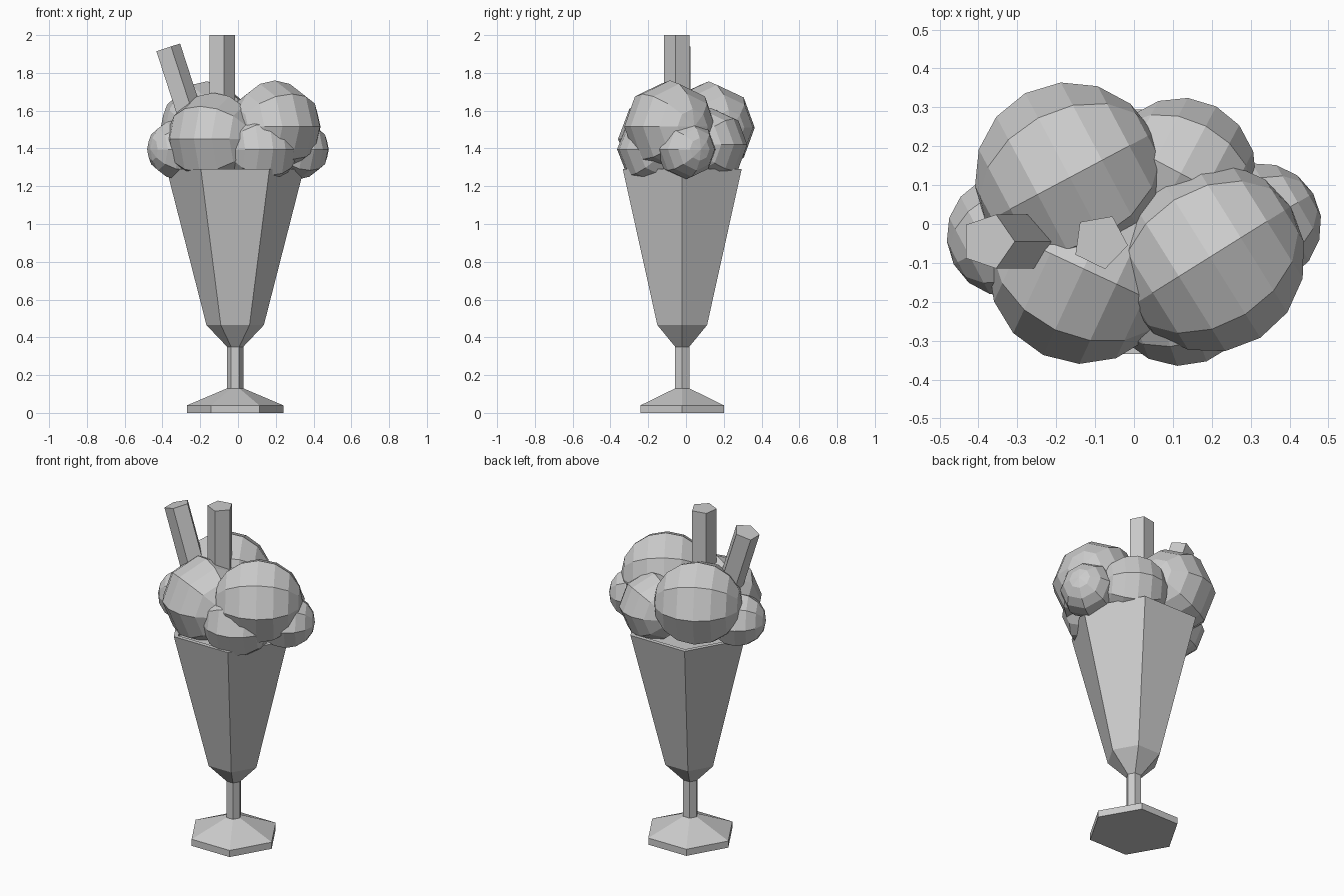
import bpy, bmesh
from math import cos, sin, pi, radians
from mathutils import Matrix, Vector

if "Cube" in bpy.data.objects:
    bpy.data.objects.remove(bpy.data.objects["Cube"])


def finish(name, bm, matrix=Matrix()):
    bmesh.ops.transform(bm, matrix=matrix, verts=bm.verts)
    bmesh.ops.recalc_face_normals(bm, faces=bm.faces)
    mesh = bpy.data.meshes.new(name)
    bm.to_mesh(mesh)
    bm.free()
    ob = bpy.data.objects.new(name, mesh)
    bpy.context.collection.objects.link(ob)
    return ob


def lathe(name, profile, sides, matrix):
    """Stack polygon rings of (radius, height), capped at both ends."""
    bm = bmesh.new()
    rings = [[bm.verts.new((r * cos(2 * pi * i / sides), r * sin(2 * pi * i / sides), z))
              for i in range(sides)] for r, z in profile]
    for a, b in zip(rings, rings[1:]):
        for i in range(sides):
            j = (i + 1) % sides
            bm.faces.new((a[i], a[j], b[j], b[i]))
    bm.faces.new(rings[0][::-1])
    bm.faces.new(rings[-1])
    return finish(name, bm, matrix)


def scoop(name, centre, radius, turn):
    """Low-poly ball lying on its side, poles horizontal."""
    bm = bmesh.new()
    bmesh.ops.create_uvsphere(bm, u_segments=8, v_segments=8, radius=radius)
    m = (Matrix.Translation(centre) @ Matrix.Rotation(radians(turn), 4, 'Z')
         @ Matrix.Rotation(radians(90), 4, 'Y'))
    return finish(name, bm, m)


# Six-sided footed glass with a thin rim and filled top
lathe("glass", [(0.255, 0), (0.255, 0.04), (0.043, 0.13), (0.043, 0.35),
                (0.152, 0.465), (0.363, 1.29), (0.335, 1.29), (0.33, 1.265)],
      6, Matrix.Translation((-0.015, -0.02, 0)))

# Large scoops
scoop("scoop_back_left", (-0.165, 0.12, 1.51), 0.245, 28)
scoop("scoop_front_right", (0.195, -0.085, 1.515), 0.245, 32)
scoop("scoop_front_left", (-0.13, -0.115, 1.45), 0.245, -25)

# Small scoops around the rim
scoop("small_scoop_right", (0.325, 0.0, 1.395), 0.157, 30)
scoop("small_scoop_left", (-0.325, -0.03, 1.395), 0.157, 28)
scoop("small_scoop_back", (0.12, 0.13, 1.42), 0.195, -28)
scoop("small_scoop_front", (0.12, -0.17, 1.395), 0.195, 20)

# Five-sided wafer sticks
lathe("upright_stick", [(0.072, -0.65), (0.072, 0)], 5,
      Matrix.Translation((-0.087, -0.045, 2.0)) @ Matrix.Rotation(radians(-8), 4, 'Z'))
lathe("leaning_stick", [(0.073, -0.5), (0.073, 0)], 5,
      Matrix.Translation((-0.376, -0.045, 1.933)) @ Matrix.Rotation(radians(-18), 4, 'Y'))
